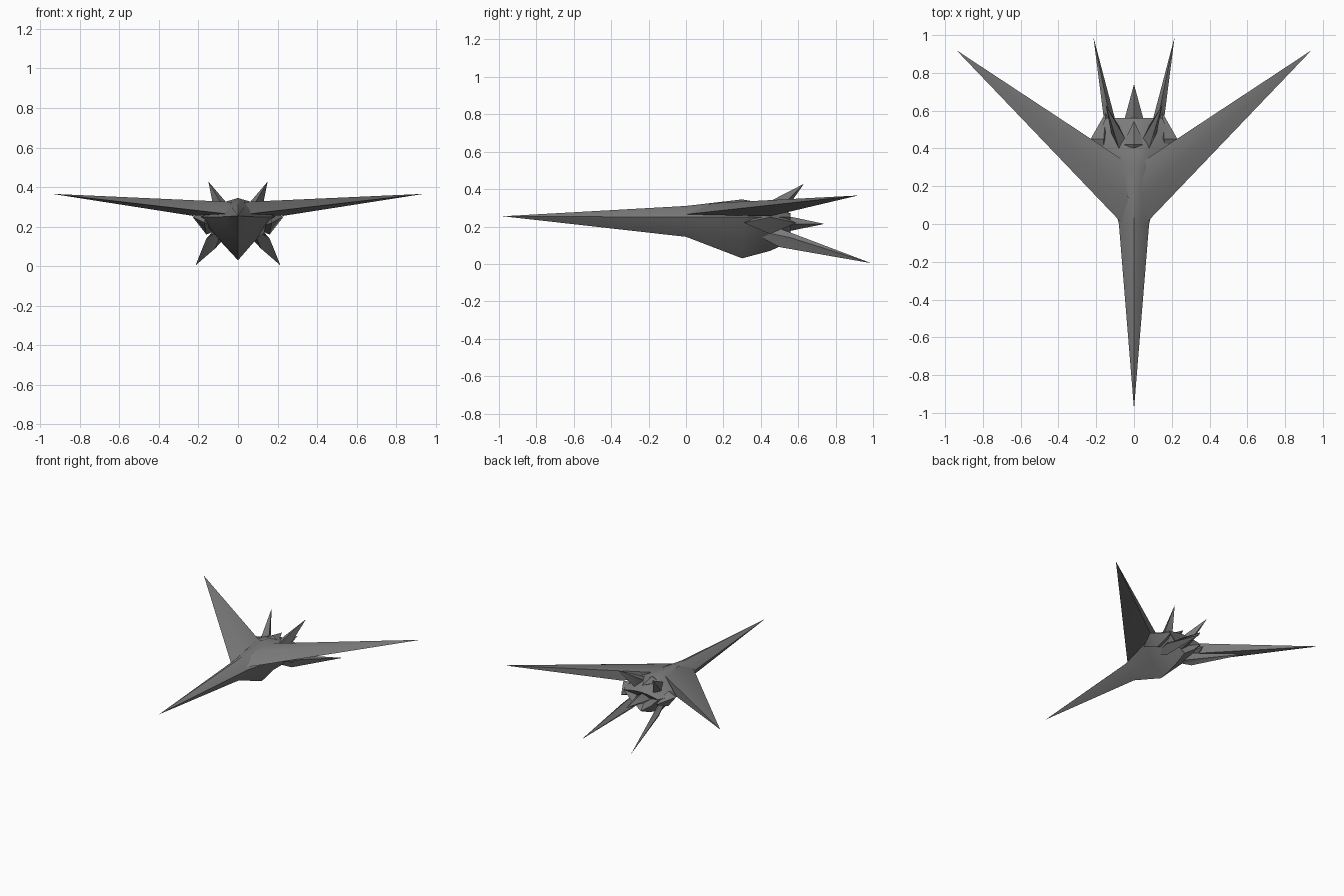
import bpy, bmesh, math
from mathutils import Vector

cube = bpy.data.objects.get("Cube")
if cube:
    bpy.data.objects.remove(cube, do_unlink=True)

# Single hull colour
grey = bpy.data.materials.new("hull grey")
grey.use_nodes = True
grey.diffuse_color = (.2, .2, .2, 1)
shader = grey.node_tree.nodes["Principled BSDF"]
shader.inputs["Base Color"].default_value = grey.diffuse_color


def finish(name, bm):
    """Turn a bmesh into a named, smooth shaded object with sharp creases."""
    bmesh.ops.recalc_face_normals(bm, faces=bm.faces)
    mesh = bpy.data.meshes.new(name)
    bm.to_mesh(mesh)
    bm.free()
    mesh.materials.append(grey)
    part = bpy.data.objects.new(name, mesh)
    bpy.context.collection.objects.link(part)
    bpy.ops.object.select_all(action='DESELECT')
    part.select_set(True)
    bpy.context.view_layer.objects.active = part
    bpy.ops.object.shade_smooth_by_angle(angle=math.radians(35))


def blade(name, root, tip, chord, thick, fore=.4, extra=()):
    """Spike with a diamond root section and a point buried in the hull."""
    root, tip, chord, thick = map(Vector, (root, tip, chord, thick))
    corners = [root + chord, root - chord, root + thick, root - thick,
               tip, root.lerp(tip, -fore)]
    corners += map(Vector, extra)
    bm = bmesh.new()
    for corner in corners:
        bm.verts.new(corner)
    bmesh.ops.convex_hull(bm, input=bm.verts)
    finish(name, bm)


def blade_pair(name, root, tip, chord, thick, **options):
    """The same blade on the left and, mirrored, on the right."""
    def mirror(point):
        return (-point[0], point[1], point[2])

    blade("left_" + name, root, tip, chord, thick, **options)
    if "extra" in options:
        options["extra"] = map(mirror, options["extra"])
    blade("right_" + name, *map(mirror, (root, tip, chord, thick)), **options)


def hull_ring(bm, y, width, top, keel):
    """Eight-sided section: ridge, shoulders, waist, chines and keel."""
    waist = .25
    shoulder = (.4 * width, waist + .8 * (top - waist))
    chine = (.6 * width, waist + .5 * (keel - waist))
    half = [shoulder, (width, waist), chine]
    other = [(-x, z) for x, z in reversed(half)]
    outline = [(0, top)] + half + [(0, keel)] + other
    return [bm.verts.new((x, y, z)) for x, z in outline]


# Fuselage: long needle nose, deep belly and a hollow stern
bm = bmesh.new()
nose = bm.verts.new((0, -.98, .255))
stern = bm.verts.new((0, .5, .2))
rings = [
    hull_ring(bm, y=0, width=.08, top=.31, keel=.145),
    hull_ring(bm, y=.3, width=.16, top=.345, keel=.03),
    hull_ring(bm, y=.45, width=.2, top=.32, keel=.07),
    hull_ring(bm, y=.56, width=.15, top=.27, keel=.12),
]
for i in range(len(rings[0])):
    bm.faces.new((nose, rings[0][i], rings[0][i - 1]))
    bm.faces.new((stern, rings[-1][i - 1], rings[-1][i]))
    for a, b in zip(rings, rings[1:]):
        bm.faces.new((a[i - 1], a[i], b[i], b[i - 1]))
finish("fuselage", bm)

# Swept main wings with a deep trailing edge
blade_pair("wing", root=(.06, .17, .295), tip=(.94, .92, .366),
           chord=(0, .17, .03), thick=(-.03, -.03, .03),
           fore=0, extra=[(.23, .45, .255)])

# Side shells tapering back beneath the wings
blade_pair("side_shell", root=(.16, .45, .22), tip=(.15, .59, .22),
           chord=(.07, 0, .03), thick=(0, 0, .06), fore=1)

# Short upper tail fins
blade_pair("upper_fin", root=(.08, .46, .29), tip=(.15, .63, .428),
           chord=(.04, .02, -.01), thick=(0, -.06, .02))

# Long lower tail fins, splayed outward and down
blade_pair("lower_fin", root=(.115, .5, .14), tip=(.215, .99, .004),
           chord=(.045, .06, 0), thick=(0, 0, .05))

# Deck point between the upper fins, and the central tail spike below it
blade("deck_point", root=(0, .42, .31), tip=(0, .545, .315),
      chord=(.06, 0, 0), thick=(0, 0, .03))
blade("tail_spike", root=(0, .5, .215), tip=(0, .74, .214),
      chord=(.065, 0, 0), thick=(0, 0, .05))
